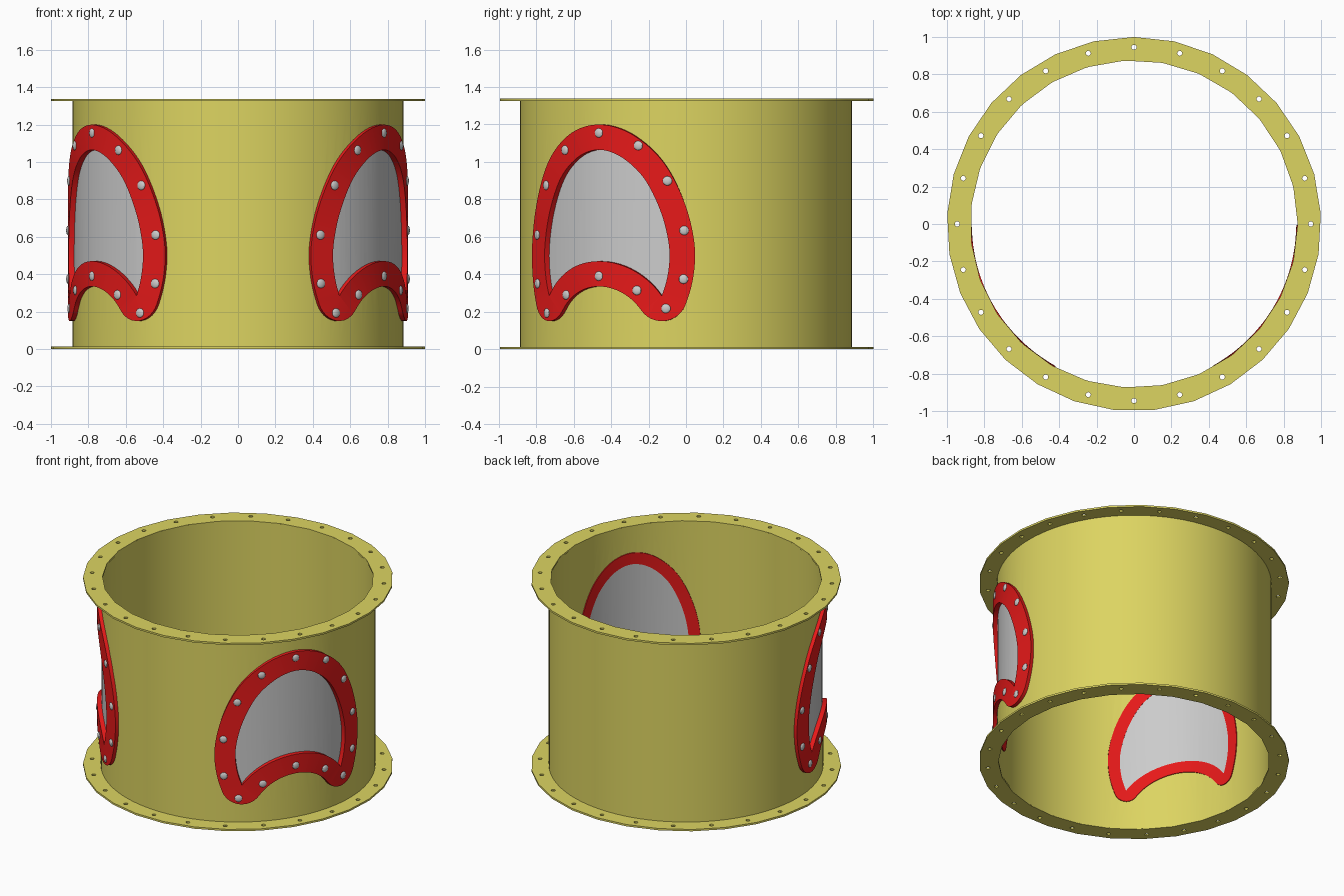
import bpy, bmesh
from math import cos, sin, pi, radians, atan2, tau
from mathutils import Vector, Matrix

if "Cube" in bpy.data.objects:
    bpy.data.objects.remove(bpy.data.objects["Cube"])

CENTRE = radians(-30.8)      # angular position of the right-hand window
R_REF = 0.9                  # radius at which the flat outline is measured
HEIGHT = 1.338


def material(name, rgb):
    m = bpy.data.materials.new(name)
    m.diffuse_color = (*rgb, 1)
    m.use_nodes = True
    m.node_tree.nodes["Principled BSDF"].inputs["Base Color"].default_value = m.diffuse_color
    return m


YELLOW = material("yellow_paint", (0.72, 0.66, 0.12))
RED = material("red_paint", (0.8, 0.01, 0.01))


def finish(name, bm, mat=None):
    bmesh.ops.remove_doubles(bm, verts=bm.verts, dist=1e-5)
    bmesh.ops.recalc_face_normals(bm, faces=bm.faces)
    me = bpy.data.meshes.new(name)
    bm.to_mesh(me)
    bm.free()
    return add(name, me, mat)


def add(name, me, mat=None):
    if mat:
        me.materials.clear()
        me.materials.append(mat)
    me.shade_smooth()
    me.set_sharp_from_angle(angle=radians(30))
    ob = bpy.data.objects.new(name, me)
    bpy.context.collection.objects.link(ob)
    return ob


def baked(ob):
    dg = bpy.context.evaluated_depsgraph_get()
    me = bpy.data.meshes.new_from_object(ob.evaluated_get(dg))
    bpy.data.objects.remove(ob)
    return me


def bend(s, r, z, side):
    a = CENTRE + s / R_REF
    return Vector((side * r * cos(a), r * sin(a), z))


# Window outline: (point, outward normal) pairs around the opening
def outline():
    ctrl = [(-.095, 1.045), (0, 1.065), (.095, 1.045), (.178, .995), (.25, .925),
            (.306, .835), (.355, .72), (.385, .607), (.397, .50), (.385, .385),
            (.355, .285), (.315, .19)]
    c = [Vector(p) for p in ctrl]
    half = []
    for i in range(1, len(c) - 2):
        p0, p1, p2, p3 = c[i - 1:i + 3]
        for k in range(4 if i < len(c) - 3 else 5):
            t = k / 4
            p = (p1 * 2 + (p2 - p0) * t + (p0 * 2 - p1 * 5 + p2 * 4 - p3) * t**2
                 + (p1 * 3 - p0 - p2 * 3 + p3) * t**3) / 2
            d = ((p2 - p0) + (p0 * 2 - p1 * 5 + p2 * 4 - p3) * 2 * t
                 + (p1 * 3 - p0 - p2 * 3 + p3) * 3 * t**2)
            half.append((p, Vector((-d.y, d.x)).normalized()))
    # rounded fan at the lower corner, then the arched sill
    corner, nrm = half[-1]
    start = atan2(nrm.y, nrm.x)
    phi = atan2(.248, .355)
    for k in range(1, 12):
        a = start + (phi - pi - start) * k / 12
        half.append((corner, Vector((cos(a), sin(a)))))
    for k in range(15):
        a = phi + (pi / 2 - phi) * k / 14
        n = Vector((cos(a), sin(a)))
        half.append((Vector((0, .037)) + n * .433, -n))
    left = [(Vector((-p.x, p.y)), Vector((-n.x, n.y))) for p, n in half[-2:0:-1]]
    return half + left


PATH = outline()
if PATH[0][1].y < 0:   # make sure the normals of the upper curve point outward
    PATH = []
    raise ValueError("outline normals inverted")


# Solid plate filling the outline, bent round the cylinder
def plate(name, offset, r0, r1, side):
    bm = bmesh.new()
    pts = []
    for p, n in PATH:
        q = p + n * offset
        if not pts or (q - pts[-1]).length > 1e-5:
            pts.append(q)
    bm.faces.new([bm.verts.new((q.x, r0, q.y)) for q in pts])
    for k in range(-14, 15):
        bmesh.ops.bisect_plane(bm, geom=bm.verts[:] + bm.edges[:] + bm.faces[:],
                               plane_co=(k * .037 + .002, 0, 0), plane_no=(1, 0, 0))
    ext = bmesh.ops.extrude_face_region(bm, geom=bm.faces[:], use_keep_orig=True)
    for v in ext["geom"]:
        if isinstance(v, bmesh.types.BMVert):
            v.co.y = r1
    for v in bm.verts:
        v.co = bend(*v.co, side)
    return finish(name, bm)


# Frame with a wide outer lip and a narrower part passing through the wall
def frame(name, side):
    bm = bmesh.new()
    section = [(0, .868), (0, .91), (.135, .91), (.135, .884), (.08, .884), (.08, .868)]
    rings = []
    for p, n in PATH:
        ring = []
        for d, r in section:
            q = p + n * d
            ring.append(bm.verts.new(bend(q.x, r, q.y, side)))
        rings.append(ring)
    m = len(section)
    for a, b in zip(rings, rings[1:] + rings[:1]):
        for j in range(m):
            bm.faces.new((a[j], a[(j + 1) % m], b[(j + 1) % m], b[j]))
    bmesh.ops.remove_doubles(bm, verts=bm.verts, dist=1e-5)
    return finish(name, bm, RED)


# Domed bolt heads round the frame
def bolts(name, side):
    right = [(.228, 1.075), (.385, .887), (.474, .622), (.471, .362), (.377, .205), (.22, .302)]
    spots = [(0, 1.155), (0, .39)] + [(k * s, z + k * .012) for s, z in right for k in (1, -1)]
    bm = bmesh.new()
    for s, z in spots:
        at = bend(s, .909, z, side)
        mat = (Matrix.Translation(at) @ Matrix.Rotation(atan2(at.y, at.x), 4, 'Z')
               @ Matrix.Diagonal((.4, 1, 1, 1)))
        bmesh.ops.create_uvsphere(bm, u_segments=16, v_segments=10, radius=.025, matrix=mat)
    return finish(name, bm)


# Cylindrical wall
bm = bmesh.new()
N = 96
rows = []
for i in range(N):
    a = tau * i / N
    rows.append([bm.verts.new((r * cos(a), r * sin(a), z))
                 for r, z in ((.886, .004), (.886, HEIGHT - .004),
                              (.874, HEIGHT - .004), (.874, .004))])
for a, b in zip(rows, rows[1:] + rows[:1]):
    for j in range(4):
        bm.faces.new((a[j], b[j], b[(j + 1) % 4], a[(j + 1) % 4]))
wall = finish("wall_raw", bm)

# Cut the two window openings
cutters = []
for side in (1, -1):
    cut = plate("cutter", .078, .8, .96, side)
    cut.hide_render = True
    mod = wall.modifiers.new("opening", 'BOOLEAN')
    mod.operation, mod.solver, mod.object = 'DIFFERENCE', 'EXACT', cut
    cutters.append(cut)
add("wall", baked(wall), YELLOW)
for cut in cutters:
    bpy.data.objects.remove(cut)

# Windows: frame, pane and bolts on both sides
for side, tag in ((1, "right"), (-1, "left")):
    frame(f"{tag}_window_frame", side)
    plate(f"{tag}_window_pane", .004, .87, .88, side)
    bolts(f"{tag}_window_bolts", side)


# Flanges: faceted rings with bolt holes
def flange(name, z):
    cu = bpy.data.curves.new(name, 'CURVE')
    cu.dimensions, cu.fill_mode, cu.extrude = '2D', 'BOTH', .0065

    def loop(n, r, start=0, cx=0, cy=0):
        sp = cu.splines.new('POLY')
        sp.points.add(n - 1)
        for i, p in enumerate(sp.points):
            a = start + tau * i / n
            p.co = (cx + r * cos(a), cy + r * sin(a), 0, 1)
        sp.use_cyclic_u = True

    loop(29, 1, pi / 2)
    loop(27, .875)
    for k in range(24):
        a = tau * k / 24
        loop(12, .0135, 0, .945 * cos(a), .945 * sin(a))
    ob = bpy.data.objects.new(name + "_curve", cu)
    bpy.context.collection.objects.link(ob)
    me = baked(ob)
    me.transform(Matrix.Translation((0, 0, z)))
    add(name, me, YELLOW)


flange("bottom_flange", .0065)
flange("top_flange", HEIGHT - .0065)
